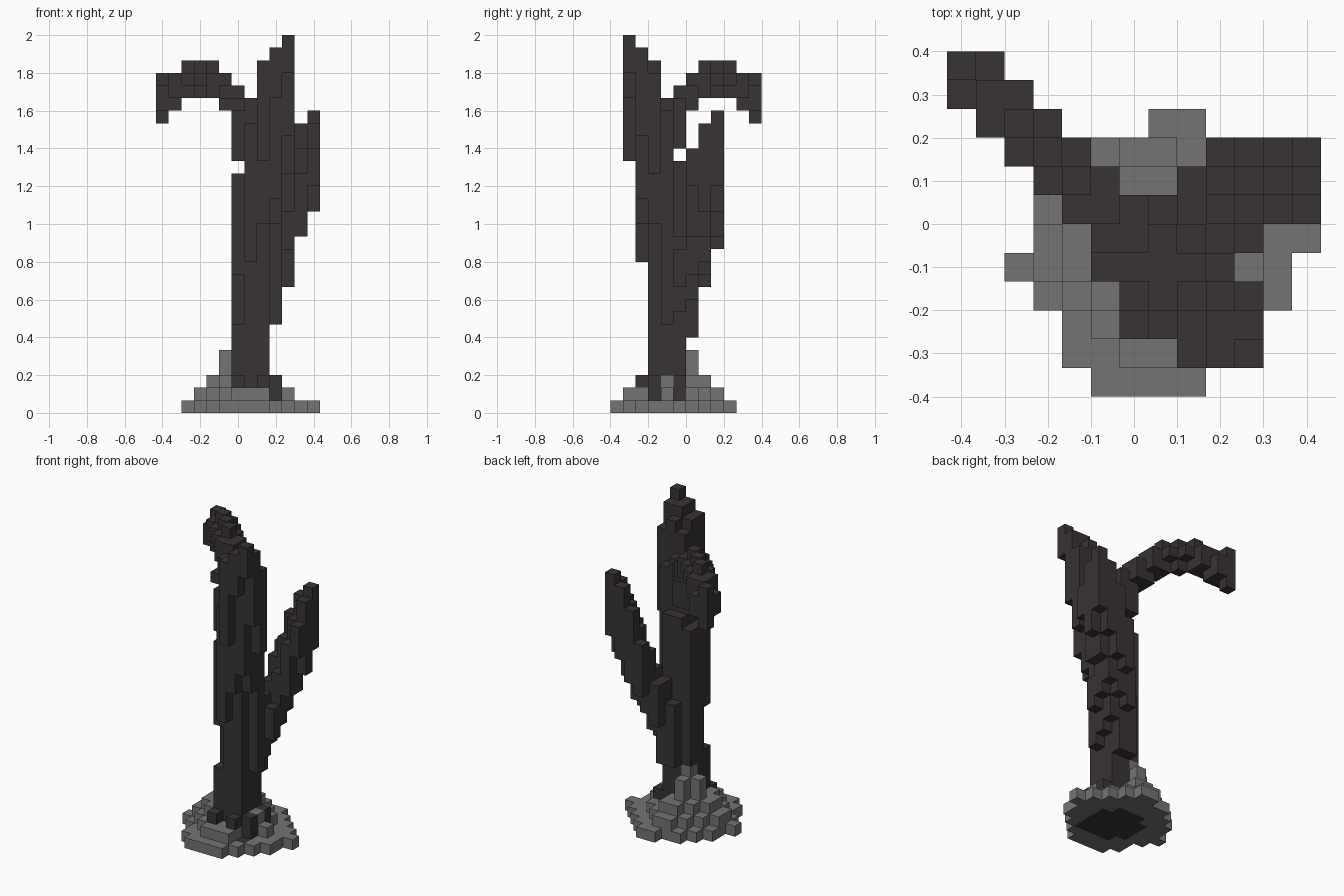
import bpy
import bmesh

if "Cube" in bpy.data.objects:
    bpy.data.objects.remove(bpy.data.objects["Cube"])

U = 1 / 15                      # edge length of one block
OX, OY = -6.5 * U, -6 * U       # grid corner so the model is centred


def material(name, rgb):
    m = bpy.data.materials.new(name)
    m.diffuse_color = (*rgb, 1)
    m.use_nodes = True
    m.node_tree.nodes["Principled BSDF"].inputs["Base Color"].default_value = m.diffuse_color
    return m


DARK = material("charred wood", (0.041, 0.033, 0.033))
GRAY = material("ash gray", (0.175, 0.175, 0.175))


def columns(cols):
    """Blocks from vertical runs: (column x, column y, lowest, highest)."""
    return {(i, j, k) for i, j, lo, hi in cols for k in range(lo, hi + 1)}


def layer(k, first_row, spans):
    """One horizontal layer, a (start, end) span for each row."""
    return {(i, first_row + n, k) for n, (a, b) in enumerate(spans)
            for i in range(a, b + 1)}


# Trunk, widening and leaning to the front right as it rises
trunk = columns([
    (6, 3, 0, 6), (6, 3, 11, 18), (6, 4, 0, 18), (6, 5, 6, 18),
    (7, 3, 0, 24), (7, 4, 0, 24), (7, 5, 0, 19),
    (8, 3, 0, 26), (8, 4, 0, 24), (8, 5, 0, 19),
    (7, 2, 12, 22), (8, 2, 15, 27), (9, 2, 17, 28), (10, 2, 22, 28),
    (9, 3, 15, 27), (9, 4, 7, 23), (10, 3, 19, 26),
    (8, 1, 20, 27), (9, 1, 25, 28), (10, 1, 27, 29),
    (6, 3, 20, 23), (6, 4, 20, 24), (7, 6, 6, 11),
])

# Roots poking out of the ash, and the buried heartwood
roots = columns([(9, 3, 1, 2), (9, 5, 1, 2), (6, 2, 2, 2), (8, 2, 2, 2)])
roots |= layer(0, 2, [(6, 9), (5, 9), (5, 9), (5, 9), (6, 8)])

# Branch rising to the back right
branch = columns([
    (8, 6, 6, 13), (9, 5, 8, 13), (9, 6, 9, 14), (10, 5, 10, 12),
    (8, 7, 10, 13), (9, 7, 11, 16), (9, 8, 13, 17),
    (10, 6, 11, 15), (10, 7, 12, 18), (10, 8, 14, 20),
    (11, 6, 14, 18), (11, 7, 14, 20), (11, 8, 16, 22),
    (12, 6, 18, 20), (12, 7, 16, 22), (12, 8, 18, 23),
])

# Drooping diagonal arm to the back left: a core with thinner flanks
core = [(23, 26), (24, 26), (25, 27), (25, 27), (25, 27), (24, 26), (21, 25)]
flank = [(24, 25), (25, 26), (26, 26), (26, 26), (25, 26), (24, 25)]
arm = {(t, 11 - t, k) for t, (lo, hi) in enumerate(core)
       for k in range(lo, hi + 1)}
for t, (lo, hi) in enumerate(flank):
    arm |= columns([(t, 10 - t, lo, hi), (t + 1, 11 - t, lo, hi)])
arm |= columns([(5, 4, 24, 24), (7, 5, 21, 24)])

# Ash mound: stepped layers plus a few taller lumps against the trunk
mound = layer(0, 0, [(5, 8), (4, 9), (4, 10), (3, 11), (2, 11),
                     (3, 12), (3, 11), (4, 10), (5, 9), (7, 8)])
mound |= layer(1, 1, [(6, 8), (5, 8), (4, 9), (3, 10),
                      (3, 9), (4, 9), (5, 8), (6, 7)])
mound |= layer(2, 3, [(5, 5), (4, 9), (4, 8), (5, 7), (6, 7)])
mound |= columns([(5, 5, 3, 4), (6, 6, 3, 4), (6, 5, 2, 5)])

parts = [("trunk", trunk, DARK), ("roots", roots, DARK),
         ("branch", branch, DARK), ("arm", arm, DARK),
         ("ash_mound", mound, GRAY)]

# Give every block to the first part that claims it
filled = set()
for n, (name, cells, mat) in enumerate(parts):
    cells = cells - filled
    filled |= cells
    parts[n] = (name, cells, mat)


def build(name, cells, mat):
    """Mesh only the block faces that are open to the air."""
    bm = bmesh.new()
    verts = {}

    def vert(p):
        if p not in verts:
            verts[p] = bm.verts.new((OX + p[0] * U, OY + p[1] * U, p[2] * U))
        return verts[p]

    for c in sorted(cells):
        for axis in range(3):
            for side in (0, 1):
                nb = list(c)
                nb[axis] += 2 * side - 1
                if tuple(nb) in filled:
                    continue
                ring = []
                for u, v in ((0, 0), (1, 0), (1, 1), (0, 1)):
                    p = list(c)
                    p[axis] += side
                    p[(axis + 1) % 3] += u
                    p[(axis + 2) % 3] += v
                    ring.append(vert(tuple(p)))
                bm.faces.new(ring if side else ring[::-1])
    me = bpy.data.meshes.new(name)
    bm.to_mesh(me)
    bm.free()
    me.materials.append(mat)
    bpy.context.collection.objects.link(bpy.data.objects.new(name, me))


for part in parts:
    build(*part)
